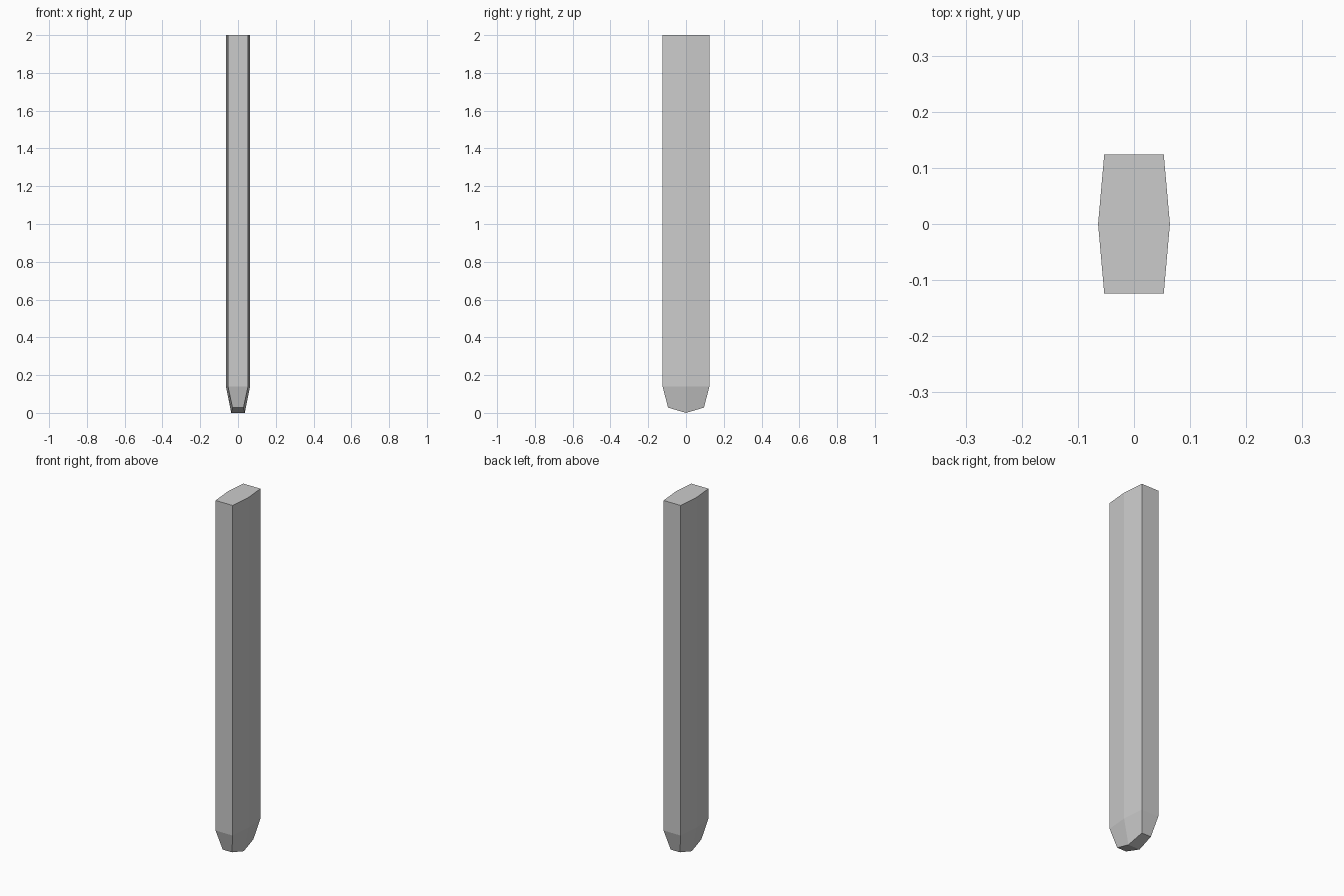
import bpy, bmesh

if "Cube" in bpy.data.objects:
    bpy.data.objects.remove(bpy.data.objects["Cube"])

# Six-sided cross-section, slightly bulged at the middle of each broad side
def section(corner_x, corner_y, mid_x, corner_z, mid_z):
    return [(-corner_x, -corner_y, corner_z), (corner_x, -corner_y, corner_z),
            (mid_x, 0, mid_z), (corner_x, corner_y, corner_z),
            (-corner_x, corner_y, corner_z), (-mid_x, 0, mid_z)]

# Rings from the blunt ridge at the tip up to the flat top
rings = [section(0.029, 0.095, 0.036, 0.028, 0.0),
         section(0.053, 0.124, 0.064, 0.14, 0.14),
         section(0.053, 0.124, 0.064, 2.0, 2.0)]

bm = bmesh.new()
loops = [[bm.verts.new(p) for p in ring] for ring in rings]

# Side walls
for low, high in zip(loops, loops[1:]):
    for i in range(6):
        j = (i + 1) % 6
        bm.faces.new((low[i], low[j], high[j], high[i]))

# Flat top and two sloping bottom faces
bm.faces.new(loops[-1])
b = loops[0]
bm.faces.new((b[0], b[5], b[2], b[1]))
bm.faces.new((b[5], b[4], b[3], b[2]))
bmesh.ops.recalc_face_normals(bm, faces=bm.faces)

mesh = bpy.data.meshes.new("tapered_post")
bm.to_mesh(mesh)
bm.free()
bpy.context.collection.objects.link(bpy.data.objects.new("tapered_post", mesh))
